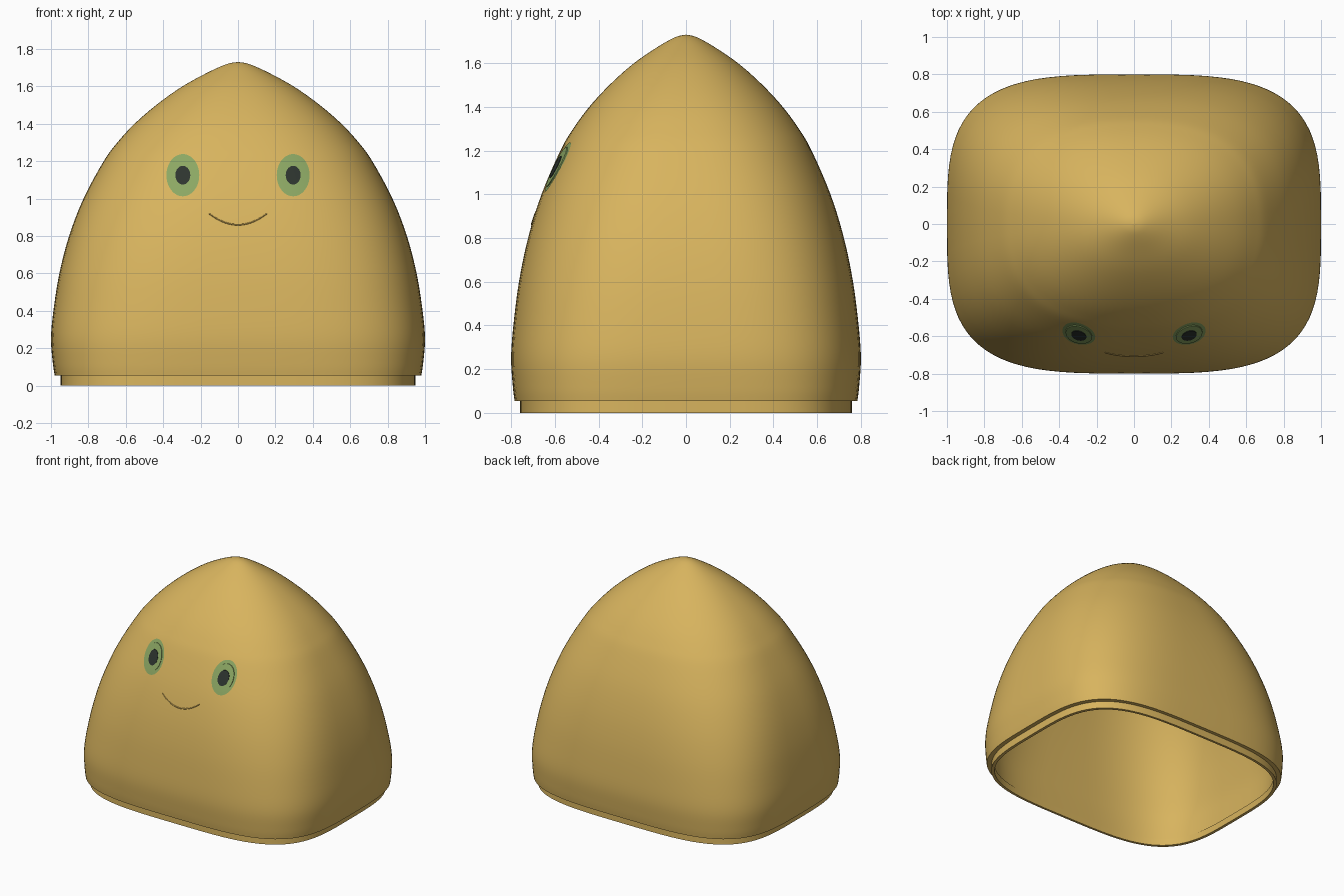
import bpy, bmesh, math

cube = bpy.data.objects.get("Cube")
if cube:
    bpy.data.objects.remove(cube)

DEPTH = 0.8      # depth to width ratio of the shell
TOP = 1.73
SIDES = 96


def material(name, rgb):
    m = bpy.data.materials.new(name)
    m.use_nodes = True
    m.diffuse_color = (*rgb, 1)
    m.node_tree.nodes["Principled BSDF"].inputs["Base Color"].default_value = (*rgb, 1)
    return m


gold = material("gold", (0.685, 0.455, 0.112))
green = material("eye green", (0.26, 0.385, 0.125))
dark = material("pupil dark", (0.026, 0.034, 0.028))


def finish(bm, name, mat):
    mesh = bpy.data.meshes.new(name)
    bm.to_mesh(mesh)
    bm.free()
    mesh.materials.append(mat)
    obj = bpy.data.objects.new(name, mesh)
    bpy.context.collection.objects.link(obj)
    bpy.ops.object.select_all(action='DESELECT')
    obj.select_set(True)
    bpy.context.view_layer.objects.active = obj
    bpy.ops.object.shade_smooth_by_angle(angle=math.radians(35))


def bridge(bm, a, b):
    n = len(a)
    for i in range(n):
        j = (i + 1) % n
        bm.faces.new((a[i], a[j], b[j], b[i]))


def smooth_path(pts, steps=5):
    """Catmull-Rom curve through the points."""
    p = [pts[0]] + pts + [pts[-1]]
    out = []
    for k in range(1, len(p) - 2):
        for s in range(steps):
            t = s / steps
            out.append(tuple(
                0.5 * (2 * b + (c - a) * t + (2 * a - 5 * b + 4 * c - d) * t ** 2
                       + (3 * b - a - 3 * c + d) * t ** 3)
                for a, b, c, d in zip(*p[k - 1:k + 3])))
    return out + [pts[-1]]


# Half width and height up the shell
profile = smooth_path([
    (0.98, 0.055), (0.99, 0.12), (1.0, 0.25), (0.987, 0.4), (0.955, 0.6),
    (0.903, 0.8), (0.826, 1.0), (0.718, 1.2), (0.645, 1.3), (0.553, 1.4),
    (0.435, 1.502), (0.3, 1.598), (0.16, 1.675), (0.06, 1.719), (0, TOP)])


def power(z):
    """Boxy section at the base, round at the tip."""
    return 3.7 - 1.7 * z / TOP


def front_y(x, z):
    """Front surface of the shell at x, z."""
    for (r0, z0), (r1, z1) in zip(profile, profile[1:]):
        if z0 <= z <= z1:
            r = r0 + (r1 - r0) * (z - z0) / (z1 - z0)
            n = power(z)
            return -DEPTH * r * (1 - abs(x / r) ** n) ** (1 / n)


def section(bm, r, z):
    e = 2 / power(z)
    ring = []
    for i in range(SIDES):
        a = math.tau * i / SIDES
        c, s = math.cos(a), math.sin(a)
        ring.append(bm.verts.new((math.copysign(abs(c) ** e, c) * r,
                                  math.copysign(abs(s) ** e, s) * r * DEPTH, z)))
    return ring


# Hollow shell: inner wall down to the lip, then up the outside
inner = [(r * 0.95, z * 0.98) for r, z in reversed(profile) if z > 0.1]
path = inner + [(0.932, 0.05), (0.926, 0.05), (0.926, 0), (0.948, 0), (0.948, 0.055)] + profile
bm = bmesh.new()
rings = [section(bm, r, z) for r, z in path[1:-1]]
for low, high in zip(rings, rings[1:]):
    bridge(bm, low, high)
for ring, (r, z) in ((rings[0], path[0]), (rings[-1], path[-1])):
    tip = bm.verts.new((0, 0, z))
    for i in range(SIDES):
        bm.faces.new((ring[i], ring[(i + 1) % SIDES], tip))
bmesh.ops.recalc_face_normals(bm, faces=bm.faces)
finish(bm, "dome_shell", gold)


def plate(name, mat, cx, cz, rx, rz, levels):
    """Oval plate that follows the shell; levels are (radius, lift)."""
    bm = bmesh.new()
    rings = []
    for k, lift in levels:
        ring = []
        for i in range(40):
            a = math.tau * i / 40
            x, z = cx + rx * k * math.cos(a), cz + rz * k * math.sin(a)
            ring.append(bm.verts.new((x, front_y(x, z) - lift, z)))
        rings.append(ring)
    for a, b in zip(rings, rings[1:]):
        bridge(bm, a, b)
    bm.faces.new(rings[-1])
    finish(bm, name, mat)


# Eyes and pupils
for side, sx in (("left", 1), ("right", -1)):
    plate(side + "_eye", green, sx * 0.295, 1.125, 0.088, 0.113,
          [(1, 0.003), (0.8, 0.003), (0.8, 0.008),
           (0.6, 0.008), (0.4, 0.008), (0.2, 0.008)])
    plate(side + "_pupil", dark, sx * 0.295, 1.125, 0.04, 0.05,
          [(1, 0.008), (1, 0.011), (0.5, 0.011), (0.2, 0.011)])

# Smile: a fine raised line
bm = bmesh.new()
rings = []
for i in range(25):
    u = i / 12 - 1
    x, z = 0.155 * u, 0.86 + 0.06 * u * u
    y = front_y(x, z)
    rings.append([bm.verts.new((x, y + 0.004 * math.cos(a), z + 0.004 * math.sin(a)))
                  for a in (math.tau * k / 8 for k in range(8))])
for a, b in zip(rings, rings[1:]):
    bridge(bm, a, b)
bm.faces.new(rings[0])
bm.faces.new(rings[-1])
bmesh.ops.recalc_face_normals(bm, faces=bm.faces)
finish(bm, "smile", gold)
